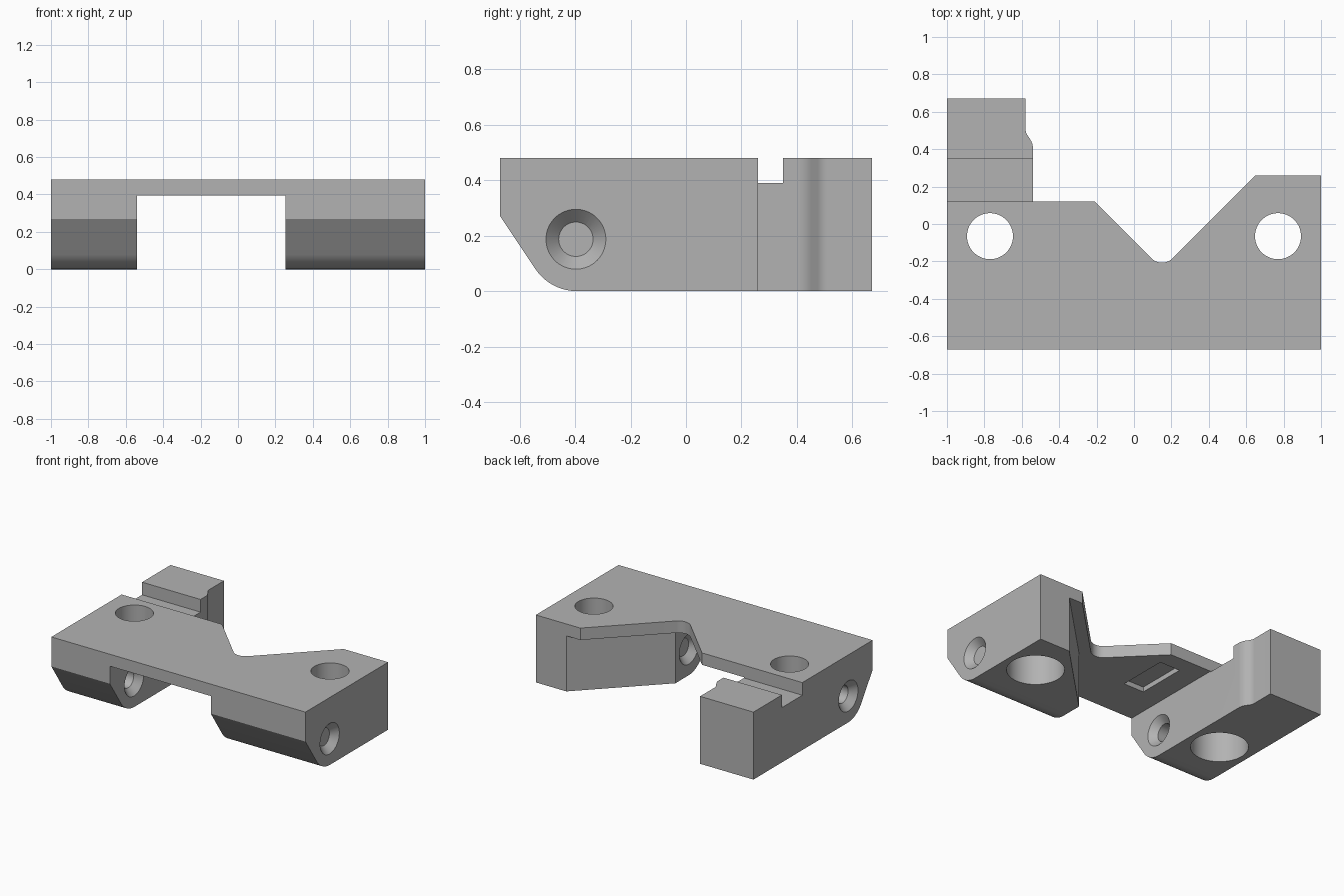
import bpy
import bmesh
import math
from mathutils import Vector, Matrix

if "Cube" in bpy.data.objects:
    bpy.data.objects.remove(bpy.data.objects["Cube"])

grey = bpy.data.materials.new("plain grey")
grey.use_nodes = True
COLOUR = (0.45, 0.45, 0.45, 1)
grey.diffuse_color = COLOUR
grey.node_tree.nodes["Principled BSDF"].inputs["Base Color"].default_value = COLOUR


def make_object(name, bm):
    bmesh.ops.recalc_face_normals(bm, faces=bm.faces)
    mesh = bpy.data.meshes.new(name)
    bm.to_mesh(mesh)
    bm.free()
    mesh.materials.append(grey)
    obj = bpy.data.objects.new(name, mesh)
    bpy.context.collection.objects.link(obj)
    return obj


def fillet(before, corner, after, radius, steps=12):
    """Points of an arc that rounds a corner between two straight edges."""
    c = Vector(corner)
    a = (Vector(before) - c).normalized()
    b = (Vector(after) - c).normalized()
    half = a.angle(b) / 2
    centre = c + (a + b).normalized() * radius / math.sin(half)
    start = c + a * radius / math.tan(half) - centre
    end = c + b * radius / math.tan(half) - centre
    return [tuple(centre + start.lerp(end, i / steps).normalized() * radius)
            for i in range(steps + 1)]


def prism(name, points, low, high, axis="Z"):
    """Extrude a profile: (x, y) along Z, or (y, z) along X."""
    bm = bmesh.new()
    place = (lambda p: (p[0], p[1], low)) if axis == "Z" else (lambda p: (low, p[0], p[1]))
    face = bm.faces.new([bm.verts.new(place(p)) for p in points])
    moved = bmesh.ops.extrude_face_region(bm, geom=[face])["geom"]
    shift = Vector((0, 0, high - low)) if axis == "Z" else Vector((high - low, 0, 0))
    bmesh.ops.translate(bm, vec=shift, verts=[v for v in moved if isinstance(v, bmesh.types.BMVert)])
    return make_object(name, bm)


def box(name, x, y, z):
    return prism(name, [(x[0], y[0]), (x[1], y[0]), (x[1], y[1]), (x[0], y[1])], *z)


def drum(name, centre, r1, r2, length, axis="Z"):
    """Cylinder or cone; r1 is at the low end of the axis."""
    bm = bmesh.new()
    turn = Matrix.Rotation(math.pi / 2, 4, "Y") if axis == "X" else Matrix()
    bmesh.ops.create_cone(bm, cap_ends=True, segments=64, radius1=r1, radius2=r2,
                          depth=length, matrix=Matrix.Translation(centre) @ turn)
    return make_object(name, bm)


# Main dimensions
TOP, UNDER, BACK = 0.48, 0.395, 0.67
LEG_A, LEG_B = -0.54, 0.255

# Solid bar with the sloped and rounded lower front edge
nose = fillet((-BACK, 0.27), (-0.49, 0), (BACK, 0), 0.18)
bracket = prism("mounting_bracket", [(-BACK, TOP), (-BACK, 0.27)] + nose + [(BACK, 0), (BACK, TOP)],
                -1, 1, "X")

# Rear outline: stepped arm, rounded V notch and shorter block
step = fillet((-0.58, 0.7), (-0.58, 0.49), (-0.55, 0.445), 0.06, 6)
step += fillet((-0.58, 0.49), (LEG_A, 0.43), (LEG_A, 0.12), 0.09, 6)
notch = fillet((-0.21, 0.12), (0.15, -0.24), (0.65, 0.26), 0.08)
rear = [(-0.58, 0.9)] + step + [(LEG_A, 0.12), (-0.21, 0.12)] + notch
rear += [(0.65, 0.26), (1.2, 0.26), (1.2, 0.9)]
cutters = [prism("rear_cutter", rear, -0.2, 0.7)]

# Opening below the thin bridge, with a ledge along the notch
cutters.append(prism("gap_cutter", [(LEG_A, -0.9), (LEG_B, -0.9), (LEG_B, -0.245),
                                    (0.82, 0.32), (LEG_A, 0.32)], -0.2, UNDER))

# Groove across the arm and shallow pocket below the bridge
cutters.append(box("groove_cutter", (-1.2, -0.5), (0.12, 0.35), (0.39, 0.7)))
cutters.append(box("pocket_cutter", (-0.38, -0.22), (-0.36, 0), (0.3, UNDER + 0.035)))

# Counterbored vertical bolt holes
for x in (-0.77, 0.77):
    cutters.append(drum("bolt_cutter", (x, -0.065, 0.3), 0.123, 0.123, 1))
    cutters.append(drum("counterbore_cutter", (x, -0.065, 0.08), 0.186, 0.186, 0.4))

# Cross hole, countersunk on both sides of each leg
CROSS_Y, CROSS_Z = -0.397, 0.187
cutters.append(drum("cross_cutter", (0, CROSS_Y, CROSS_Z), 0.062, 0.062, 2.4, "X"))
for x, side in ((-1, -1), (LEG_A, 1), (LEG_B, -1), (1, 1)):
    inner, outer = 0.062, 0.154
    radii = (inner, outer) if side > 0 else (outer, inner)
    cutters.append(drum("countersink_cutter", (x, CROSS_Y, CROSS_Z), *radii, 0.092, "X"))

# Apply every cut, then discard the cutters
bpy.context.view_layer.objects.active = bracket
for cutter in cutters:
    cut = bracket.modifiers.new(cutter.name, "BOOLEAN")
    cut.operation = "DIFFERENCE"
    cut.solver = "EXACT"
    cut.object = cutter
    bpy.ops.object.modifier_apply(modifier=cut.name)
    bpy.data.objects.remove(cutter)

bpy.ops.object.select_all(action="DESELECT")
bracket.select_set(True)
bpy.ops.object.shade_smooth_by_angle(angle=math.radians(25))
